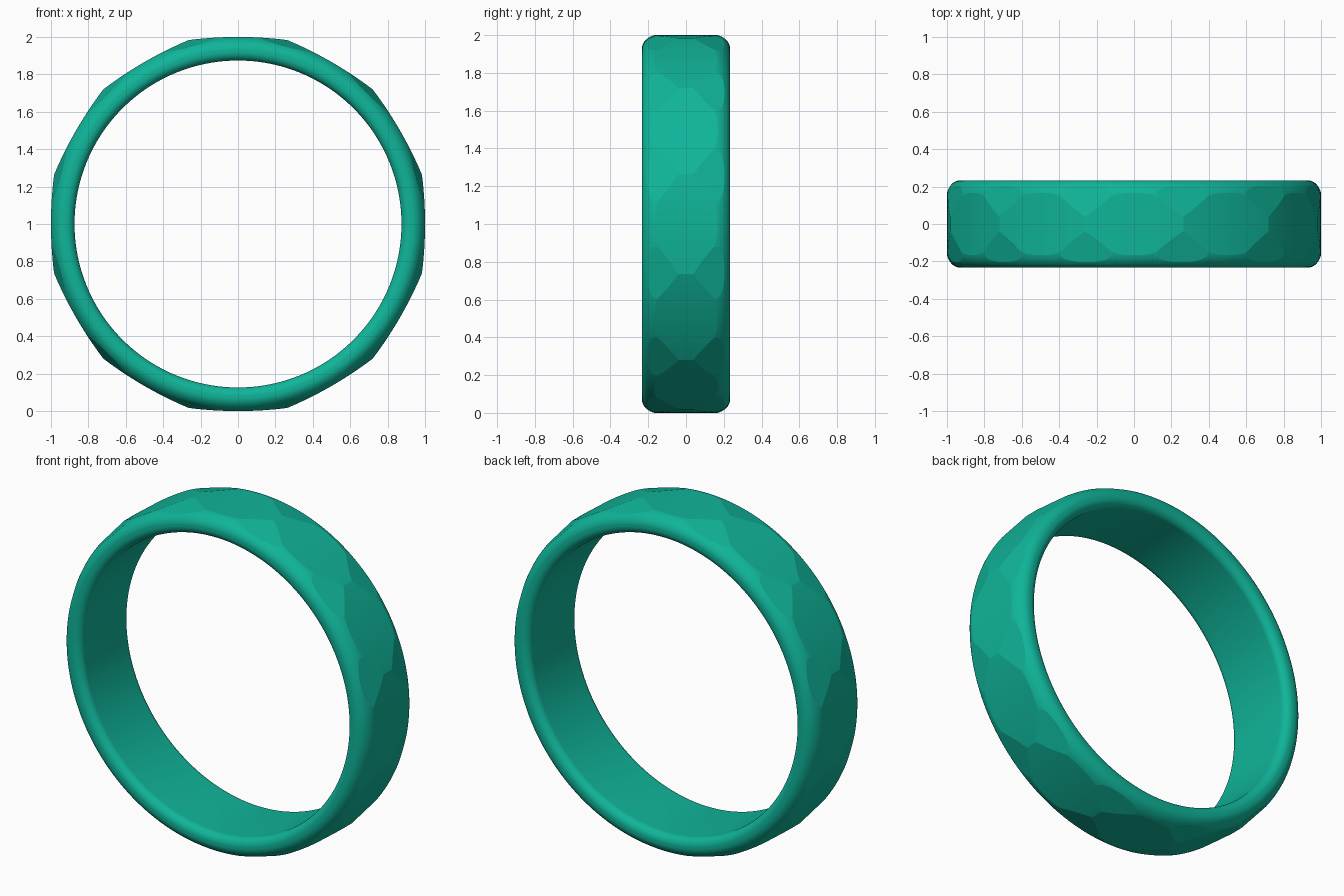
import bpy, bmesh
from math import sin, cos, radians, sqrt, pi, atan2

if "Cube" in bpy.data.objects:
    bpy.data.objects.remove(bpy.data.objects["Cube"])

COLS = 360                      # one column per degree, aligned with the 12 facets
HALF_W, INNER = 0.233, 0.874
FY, FR, FA, FB = 0.13, 0.93, 0.103, 0.075    # outer rounding: ellipse centre and radii
SLOPE = 0.22
APEX = 1.018 + 0.04 * SLOPE


def centre_radius(phi):
    """Gently bowed main facet, phi measured from the facet centre."""
    bow, d = 2.1, -1.1
    return d * cos(phi) + sqrt(bow ** 2 - (d * sin(phi)) ** 2)


def rounding_y(r):
    """Width at which the outer rounding reaches radius r."""
    k = min(1.0, max(0.0, (r - FR) / FB))
    return FY + FA * sqrt(1 - k * k)


def half_profile(deg):
    """(y, radius) points from the crest, round the rim, to the bore."""
    phi = radians((deg + 15) % 30 - 15)
    psi = radians(deg % 30 - 15)
    rc = centre_radius(phi)
    side = lambda y: (APEX - SLOPE * y) / cos(psi)
    surface = lambda y: min(rc, side(y))
    # where the facet surface runs into the rounding
    lo, hi = 0.10, HALF_W
    for _ in range(40):
        mid = (lo + hi) / 2
        if mid < rounding_y(surface(mid)):
            lo = mid
        else:
            hi = mid
    yf = lo
    yb = min(yf, (APEX - rc * cos(psi)) / SLOPE)
    pts = [(yb * i / 2, rc) for i in range(3)]
    pts += [(yb + (yf - yb) * i / 3, surface(yb + (yf - yb) * i / 3)) for i in range(1, 4)]
    # outer rounding
    t0 = atan2(max(0, surface(yf) - FR) / FB, max(0, yf - FY) / FA)
    for i in range(1, 25):
        t = t0 * (1 - i / 24)
        pts.append((FY + FA * cos(t), FR + FB * sin(t)))
    # inner rounding
    for i in range(25):
        t = pi / 2 * i / 24
        pts.append((HALF_W - 0.045 + 0.045 * cos(t), INNER + 0.048 - 0.048 * sin(t)))
    return pts


# ring band with twelve facets and slanted side facets
bm = bmesh.new()
rings = []
for c in range(COLS):
    a = radians(c * 360 / COLS)
    half = half_profile(c * 360 / COLS)
    loop = half + [(-y, r) for y, r in reversed(half[1:])]
    rings.append([bm.verts.new((r * cos(a), y, 1 + r * sin(a))) for y, r in loop])
n = len(rings[0])
for c in range(COLS):
    p, q = rings[c], rings[(c + 1) % COLS]
    for i in range(n):
        j = (i + 1) % n
        bm.faces.new((p[i], p[j], q[j], q[i]))
bmesh.ops.remove_doubles(bm, verts=bm.verts, dist=0.00005)
bmesh.ops.recalc_face_normals(bm, faces=bm.faces)
mesh = bpy.data.meshes.new("faceted_ring")
bm.to_mesh(mesh)
bm.free()

ring = bpy.data.objects.new("faceted_ring", mesh)
bpy.context.collection.objects.link(ring)
mat = bpy.data.materials.new("teal")
mat.diffuse_color = (0.005, 0.46, 0.32, 1)
mat.use_nodes = True
mat.node_tree.nodes["Principled BSDF"].inputs["Base Color"].default_value = mat.diffuse_color
mesh.materials.append(mat)

# smooth rims, crisp facet edges
bpy.context.view_layer.objects.active = ring
ring.select_set(True)
bpy.ops.object.shade_smooth_by_angle(angle=radians(6))
